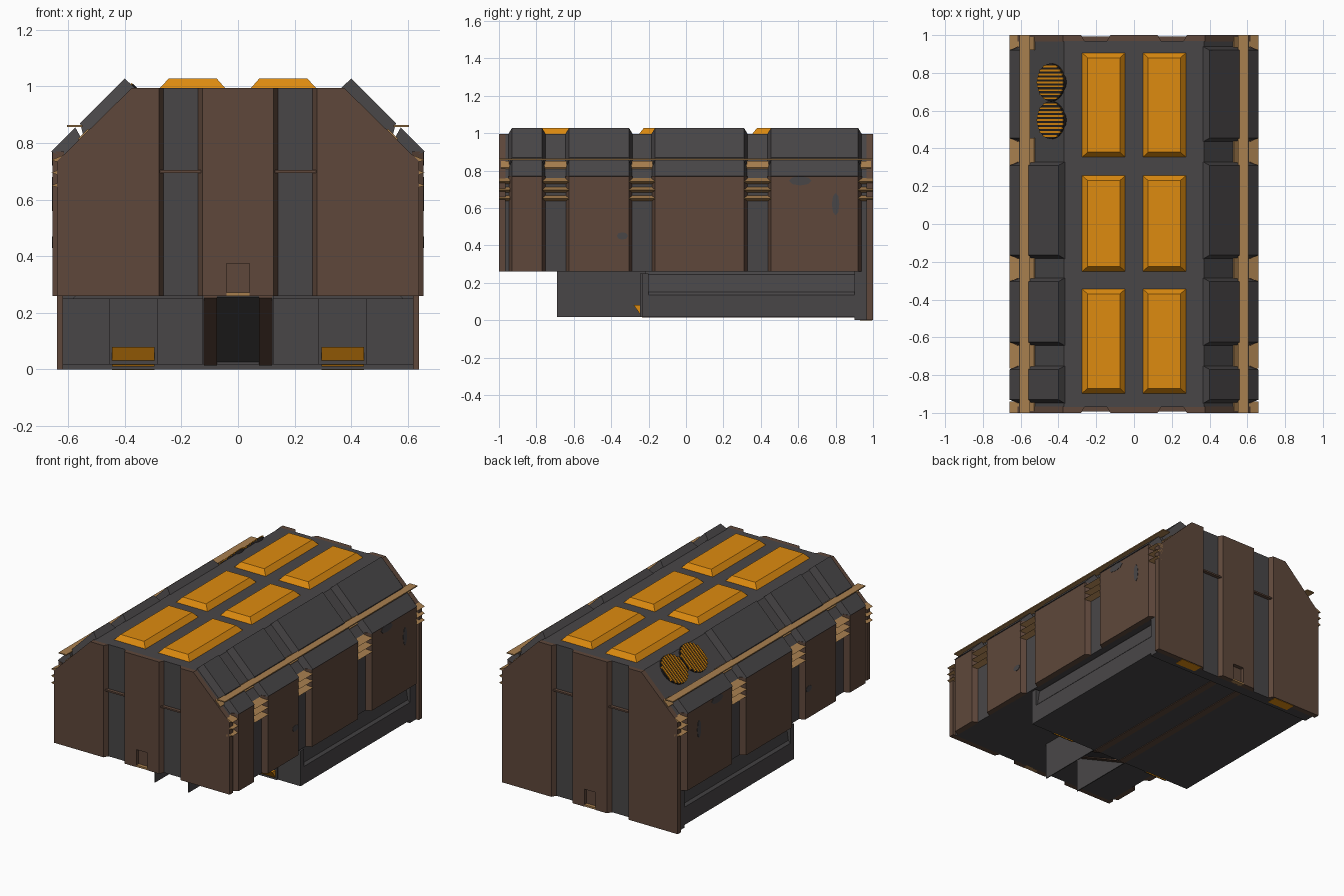
import bpy, bmesh, math

if "Cube" in bpy.data.objects:
    bpy.data.objects.remove(bpy.data.objects["Cube"])


def material(name, r, g, b):
    m = bpy.data.materials.new(name)
    lin = [((c + 0.055) / 1.055) ** 2.4 for c in (r, g, b)]
    m.diffuse_color = (*lin, 1)
    m.use_nodes = True
    m.node_tree.nodes["Principled BSDF"].inputs["Base Color"].default_value = m.diffuse_color
    return m


GREY = material("dark grey metal", 0.285, 0.275, 0.28)
BROWN = material("brown panel", 0.37, 0.28, 0.23)
ORANGE = material("orange light", 0.87, 0.545, 0.06)
TAN = material("tan trim", 0.66, 0.50, 0.31)
BLACK = material("black grille", 0.13, 0.12, 0.12)


def loft(name, a, b, mat):
    """Closed solid between two loops of 3D points."""
    n = len(a)
    bm = bmesh.new()
    v = [bm.verts.new(p) for p in list(a) + list(b)]
    bm.faces.new(v[:n])
    bm.faces.new(v[n:])
    for i in range(n):
        j = (i + 1) % n
        bm.faces.new((v[i], v[j], v[n + j], v[n + i]))
    bmesh.ops.recalc_face_normals(bm, faces=bm.faces)
    me = bpy.data.meshes.new(name)
    bm.to_mesh(me)
    bm.free()
    me.materials.append(mat)
    ob = bpy.data.objects.new(name, me)
    bpy.context.collection.objects.link(ob)
    return ob


def prism(name, xz, y0, y1, mat):
    return loft(name, [(x, y0, z) for x, z in xz], [(x, y1, z) for x, z in xz], mat)


def box(name, x0, x1, y0, y1, z0, z1, mat):
    return prism(name, [(x0, z0), (x1, z0), (x1, z1), (x0, z1)], y0, y1, mat)


def plate(name, s, base, outer, y0, y1, inset, mat):
    """Plate on the side: base and outer are (x,z) segments, outer inset along y."""
    def loop(seg, d):
        (xa, za), (xb, zb) = seg
        return [(s * xa, y0 + d, za), (s * xb, y0 + d, zb),
                (s * xb, y1 - d, zb), (s * xa, y1 - d, za)]
    return loft(name, loop(base, 0), loop(outer, inset), mat)


# hull core
half = [(0.62, 0.26), (0.62, 0.75), (0.37, 0.995)]
prism("hull_core", half + [(-x, z) for x, z in reversed(half)], -0.97, 0.97, GREY)

# front and back walls: brown slabs with bevelled grooves between them
for end, e, zb in (("front", -1, 0.26), ("back", 1, 0.0)):
    yi, yo = e * 0.965, e * 1.0
    for s in (-1, 1):
        def slab(x):
            return [(s * x, zb), (s * 0.64, zb), (s * 0.64, 0.735), (s * 0.375, 0.995), (s * x, 0.995)]
        loft(end + "_outer_wall", [(x, yi, z) for x, z in slab(0.26)],
             [(x, yo, z) for x, z in slab(0.28)], BROWN)

        # lower centre pieces beside the niche
        def side_piece(x):
            return [(s * 0.04, zb), (s * x, zb), (s * x, zb + 0.115), (s * 0.04, zb + 0.115)]
        loft(end + "_niche_side", [(x, yi, z) for x, z in side_piece(0.145)],
             [(x, yo, z) for x, z in side_piece(0.125)], BROWN)
        # thin ledge across the groove
        box(end + "_groove_ledge", s * 0.13, s * 0.275, yi, e * 0.992, 0.695, 0.705, BROWN)

    def centre(x):
        return [(-x, zb + 0.115), (x, zb + 0.115), (x, 0.995), (-x, 0.995)]
    loft(end + "_centre_wall", [(x, yi, z) for x, z in centre(0.145)],
         [(x, yo, z) for x, z in centre(0.125)], BROWN)
    box(end + "_niche_back", -0.04, 0.04, yi, e * 0.975, zb, zb + 0.115, BROWN)
    box(end + "_niche_sill", -0.05, 0.05, yi, e * 0.998, zb, zb + 0.012, TAN)

# back wall filler behind the grooves, below the hull
box("back_lower_core", -0.62, 0.62, 0.9, 0.97, 0.0, 0.27, GREY)

# roof lights
for s in (-1, 1):
    for y0, y1 in ((-0.90, -0.34), (-0.255, 0.26), (0.35, 0.91)):
        def rect(x0, x1, d, z):
            return [(s * x0, y0 + d, z), (s * x1, y0 + d, z), (s * x1, y1 - d, z), (s * x0, y1 - d, z)]
        loft("roof_light", rect(0.042, 0.28, 0, 0.99), rect(0.075, 0.245, 0.03, 1.028), ORANGE)

# side armour: wall panels and two rows of sloped roof plates
PANELS = [(-0.95, -0.75), (-0.645, -0.285), (-0.185, 0.33), (0.435, 0.94)]
GAPS = [(-1.0, -0.94), (-0.765, -0.625), (-0.305, -0.165), (0.31, 0.455), (0.92, 1.0)]
for s in (-1, 1):
    for i, (y0, y1) in enumerate(PANELS):
        plate("side_wall_panel", s, ((0.615, 0.26), (0.615, 0.77)),
              ((0.655, 0.26), (0.655, 0.77)), y0, y1, 0.02, BROWN)
        plate("lower_slope_plate", s, ((0.55, 0.81), (0.61, 0.75)),
              ((0.575, 0.855), (0.66, 0.77)), y0, y1, 0.02, GREY)
        if s > 0 or i < 3:
            plate("upper_slope_plate", s, ((0.365, 0.995), (0.545, 0.82)),
                  ((0.40, 1.028), (0.558, 0.87)), y0, y1, 0.02, GREY)
    # thin rail running the full length between the plate rows
    box("slope_rail", s * 0.55, s * 0.605, -1.0, 1.0, 0.856, 0.863, TAN)
    # louvres and trim in the recesses
    for y0, y1 in GAPS:
        for z in (0.65, 0.695, 0.74):
            prism("recess_louvre", [(s * 0.61, z - 0.015), (s * 0.66, z), (s * 0.61, z + 0.02)],
                  y0, y1, TAN)
        plate("slope_trim", s, ((0.515, 0.84), (0.555, 0.80)),
              ((0.53, 0.85), (0.565, 0.815)), max(y0, -0.99), min(y1, 0.99), 0.0, TAN)

# worn grey patches on the side walls
for s in (-1, 1):
    for y, z, w, h in ((0.61, 0.745, 0.06, 0.025), (0.80, 0.62, 0.02, 0.06), (-0.34, 0.45, 0.03, 0.02)):
        pts = [(y + w * math.cos(k * math.pi / 4), z + h * math.sin(k * math.pi / 4)) for k in range(8)]
        loft("worn_patch", [(s * 0.65, a, b) for a, b in pts], [(s * 0.657, a, b) for a, b in pts], GREY)

# round grilles in the left rear bay, where the upper plate is absent
R2 = math.sqrt(0.5)


def slope_point(u, y, h):
    return (-0.435 + R2 * (u - h), y, 0.932 + R2 * (u + h))


for yc in (0.55, 0.75):
    ring = [(0.1 * math.cos(k * math.pi / 12), yc + 0.1 * math.sin(k * math.pi / 12)) for k in range(24)]
    loft("grille_disc", [slope_point(u, y, -0.01) for u, y in ring],
         [slope_point(u, y, 0.01) for u, y in ring], BLACK)
    for k in range(-4, 5):
        d = k * 0.021
        w = math.sqrt(0.0098 - d * d)
        q = [(-w, yc + d - 0.005), (w, yc + d - 0.005), (w, yc + d + 0.005), (-w, yc + d + 0.005)]
        loft("grille_slat", [slope_point(u, y, 0.005) for u, y in q],
             [slope_point(u, y, 0.015) for u, y in q], ORANGE)

# undercarriage with stepped skirt
skirt = [(0.62, 0.018), (0.62, 0.135), (0.605, 0.15), (0.59, 0.245), (0.57, 0.265)]
prism("undercarriage", skirt + [(-x, z) for x, z in reversed(skirt)], -0.22, 0.97, GREY)
box("undercarriage_bulkhead", -0.62, 0.62, -0.235, -0.2, 0.018, 0.25, GREY)

for s in (-1, 1):
    # bulkhead columns
    box("bulkhead_column", s * 0.285, s * 0.455, -0.245, -0.23, 0.018, 0.25, GREY)
    # front and rear low lights
    loft("front_low_light", [(s * 0.295, -0.28, 0.08), (s * 0.295, -0.23, 0.08), (s * 0.295, -0.23, 0.01)],
         [(s * 0.445, -0.28, 0.08), (s * 0.445, -0.23, 0.08), (s * 0.445, -0.23, 0.01)], ORANGE)
    box("rear_low_light", s * 0.295, s * 0.445, 0.93, 0.995, -0.0, 0.08, ORANGE).location.z = -0.002
    # ramp side walls
    box("ramp_side_wall", s * 0.12, s * 0.126, -0.69, -0.22, 0.018, 0.265, GREY)
    # brown strips along the ramp and floor
    xs = (s * 0.075, s * 0.12)
    ramp_yz = [(-0.69, 0.252), (-0.23, 0.014), (-0.23, 0.024), (-0.69, 0.262)]
    loft("ramp_strip", [(xs[0], y, z) for y, z in ramp_yz], [(xs[1], y, z) for y, z in ramp_yz], BROWN)
    box("floor_strip", xs[0], xs[1], -0.23, 0.97, 0.014, 0.022, BROWN)

# boarding ramp underside
ramp = [(-0.69, 0.256), (-0.22, 0.018), (-0.22, 0.262), (-0.69, 0.262)]
loft("ramp", [(-0.12, y, z) for y, z in ramp], [(0.12, y, z) for y, z in ramp], GREY)
